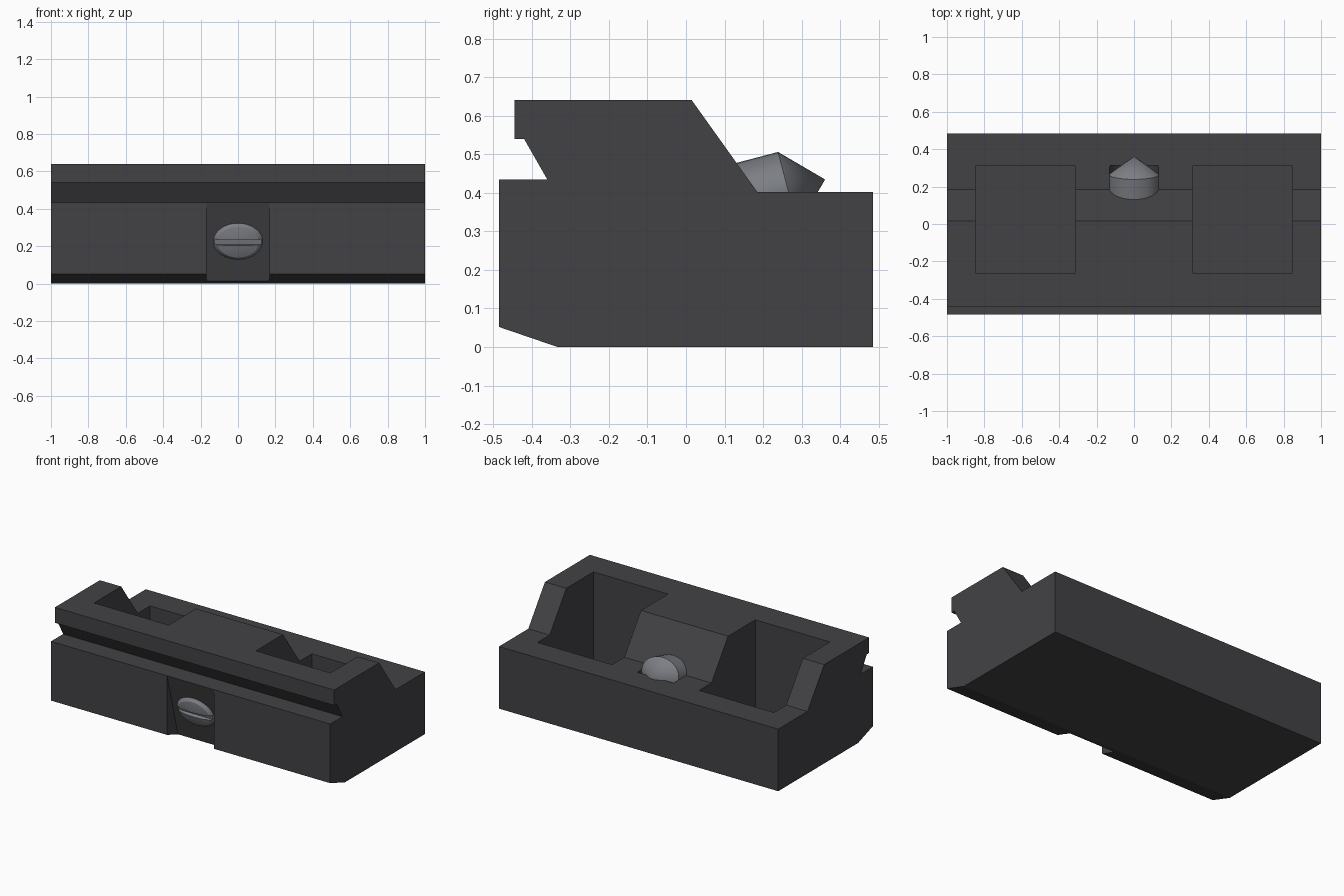
import bpy, bmesh
from math import cos, sin, pi, radians
from mathutils import Vector

cube = bpy.data.objects.get("Cube")
if cube:
    bpy.data.objects.remove(cube, do_unlink=True)


def material(name, color):
    mat = bpy.data.materials.new(name)
    mat.use_nodes = True
    mat.diffuse_color = color
    mat.node_tree.nodes["Principled BSDF"].inputs["Base Color"].default_value = color
    return mat


def finish(name, bm, mat):
    bmesh.ops.recalc_face_normals(bm, faces=bm.faces)
    mesh = bpy.data.meshes.new(name)
    bm.to_mesh(mesh)
    bm.free()
    mesh.materials.append(mat)
    obj = bpy.data.objects.new(name, mesh)
    bpy.context.collection.objects.link(obj)
    return obj


def prism(name, profile, x0, x1, mat):
    """Extrude a (y, z) outline along x."""
    bm = bmesh.new()
    face = bm.faces.new([bm.verts.new((x0, y, z)) for y, z in profile])
    new = bmesh.ops.extrude_face_region(bm, geom=[face])["geom"]
    moved = [v for v in new if isinstance(v, bmesh.types.BMVert)]
    bmesh.ops.translate(bm, verts=moved, vec=(x1 - x0, 0, 0))
    return finish(name, bm, mat)


# Oval screw axis, tilted upward toward the back
TILT = radians(14.7)
AXIS = Vector((0, cos(TILT), sin(TILT)))
UP = Vector((0, -sin(TILT), cos(TILT)))
SHANK_END = Vector((0, 0.264, 0.409))
HALF_WIDTH, HALF_HEIGHT = 0.132, 0.1


def lathe(name, stations, mat, sides=32):
    """Oval rings at (distance along axis, relative radius); radius 0 closes to a point."""
    bm = bmesh.new()
    rings = []
    for t, r in stations:
        centre = SHANK_END + AXIS * t
        angles = [2 * pi * i / sides for i in range(sides)] if r else [0]
        rings.append([bm.verts.new(centre + Vector((HALF_WIDTH * r * cos(a), 0, 0))
                                   + UP * HALF_HEIGHT * r * sin(a)) for a in angles])
    for a, b in zip(rings, rings[1:]):
        for i in range(sides):
            j = (i + 1) % sides
            corners = [a[i % len(a)], a[j % len(a)], b[j % len(b)], b[i % len(b)]]
            bm.faces.new(list(dict.fromkeys(corners)))
    return finish(name, bm, mat)


def cut(target, cutter):
    cutter.hide_render = True
    mod = target.modifiers.new("cut", 'BOOLEAN')
    mod.operation = 'DIFFERENCE'
    mod.solver = 'EXACT'
    mod.object = cutter
    bpy.ops.object.select_all(action='DESELECT')
    bpy.context.view_layer.objects.active = target
    target.select_set(True)
    bpy.ops.object.modifier_apply(modifier=mod.name)
    bpy.data.objects.remove(cutter, do_unlink=True)


charcoal = material("charcoal", (0.055, 0.054, 0.06, 1))
steel = material("steel_grey", (0.2, 0.21, 0.23, 1))

# Main block with chamfered toe, undercut groove and sloped back
block = prism("clamp_block", [
    (-0.485, 0.052), (-0.333, 0), (0.485, 0), (0.485, 0.402), (0.185, 0.402),
    (0.015, 0.64), (-0.445, 0.64), (-0.445, 0.54), (-0.42, 0.54),
    (-0.36, 0.435), (-0.485, 0.435)], -1, 1, charcoal)

# Two deep pockets
for side in (-1, 1):
    x0, x1 = sorted((side * 0.312, side * 0.847))
    cut(block, prism("pocket_cutter",
                     [(-0.263, 0.05), (0.31, 0.05), (0.31, 0.8), (-0.263, 0.8)],
                     x0, x1, charcoal))

# Slanted recess for the screw head
cut(block, prism("recess_cutter", [(-0.5, 0.49), (-0.36, -0.04), (-0.6, -0.04), (-0.6, 0.49)],
                 -0.168, 0.168, charcoal))

# Opening around the screw tip
cut(block, lathe("bore_cutter", [(-0.02, 0), (-0.02, 1), (0.045, 1), (0.045, 0)], charcoal))

# Screw: shallow domed head, oval shank and pointed tip
screw = lathe("screw", [(-0.752, 0), (-0.748, 0.5), (-0.738, 0.85), (-0.72, 1),
                        (0, 1), (0.1, 0)], steel)

# Slot across the head
slot = []
for t, h in ((-0.8, -0.015), (-0.725, -0.015), (-0.725, 0.015), (-0.8, 0.015)):
    p = SHANK_END + AXIS * t + UP * h
    slot.append((p.y, p.z))
cut(screw, prism("slot_cutter", slot, -0.2, 0.2, steel))

bpy.ops.object.select_all(action='DESELECT')
screw.select_set(True)
bpy.context.view_layer.objects.active = screw
bpy.ops.object.shade_smooth_by_angle(angle=radians(30))
